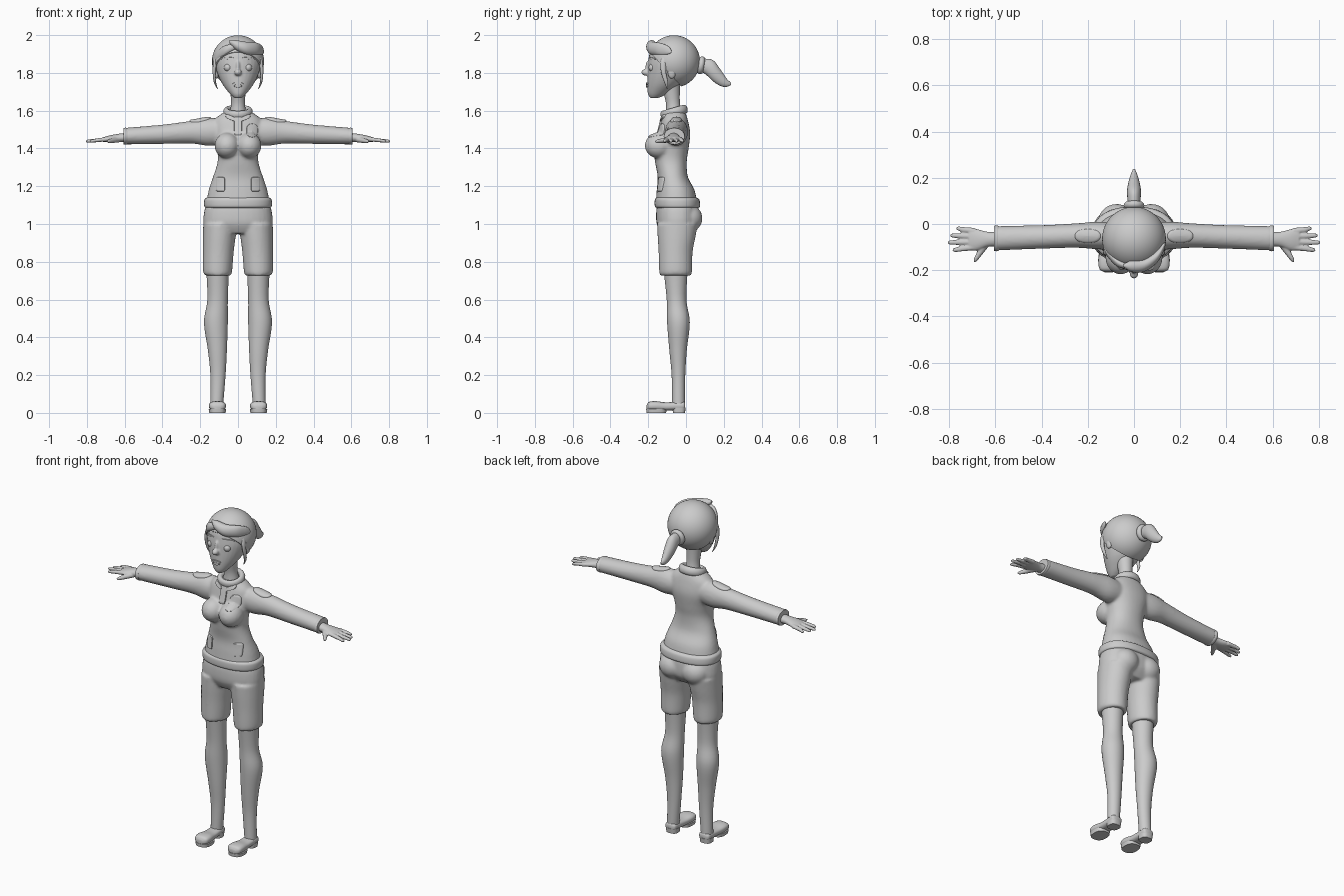
import bpy, bmesh, math
from mathutils import Vector, Matrix
from mathutils.bvhtree import BVHTree

if "Cube" in bpy.data.objects:
    bpy.data.objects.remove(bpy.data.objects["Cube"])

GREY = bpy.data.materials.new("plain_grey")
GREY.use_nodes = True
GREY.diffuse_color = (0.6, 0.6, 0.6, 1)
GREY.node_tree.nodes["Principled BSDF"].inputs["Base Color"].default_value = (0.6, 0.6, 0.6, 1)


def finish(name, bm):
    """Turn a bmesh into a smooth shaded object."""
    bmesh.ops.recalc_face_normals(bm, faces=bm.faces)
    mesh = bpy.data.meshes.new(name)
    bm.to_mesh(mesh)
    bm.free()
    obj = bpy.data.objects.new(name, mesh)
    bpy.context.collection.objects.link(obj)
    mesh.materials.append(GREY)
    shade(mesh)
    return obj


def shade(mesh):
    mesh.shade_smooth()
    mesh.set_sharp_from_angle(angle=math.radians(50))


def bake(obj):
    """Replace the mesh by its modified result."""
    graph = bpy.context.evaluated_depsgraph_get()
    mesh = bpy.data.meshes.new_from_object(obj.evaluated_get(graph))
    obj.modifiers.clear()
    obj.data = mesh
    shade(mesh)
    return obj


def mirror(obj):
    obj.modifiers.new("mirror", "MIRROR").use_mirror_merge = False
    return bake(obj)


def blend(name, parts, voxel, rounds):
    """Fuse parts into one soft skin."""
    bm = bmesh.new()
    for part in parts:
        bm.from_mesh(part.data)
        bpy.data.objects.remove(part)
    obj = finish(name, bm)
    mod = obj.modifiers.new("skin", "REMESH")
    mod.mode, mod.voxel_size, mod.use_smooth_shade = "VOXEL", voxel, True
    mod = obj.modifiers.new("soften", "SMOOTH")
    mod.factor, mod.iterations = 0.5, rounds
    return bake(obj)


def circle(r, ru, rv, power, sides=32):
    """Points of a rounded outline, scaled by r."""
    for k in range(sides):
        c, s = math.cos(math.tau * k / sides), math.sin(math.tau * k / sides)
        yield (r * ru * math.copysign(abs(c) ** (2 / power), c),
               r * rv * math.copysign(abs(s) ** (2 / power), s))


def bridge(bm, loops):
    for low, high in zip(loops, loops[1:]):
        for k in range(len(low)):
            n = (k + 1) % len(low)
            bm.faces.new((low[k], low[n], high[n], high[k]))


def loft(name, rings, axis="Z", power=2.0, sides=32, steps=5):
    """Skin through rings of (position, centre, centre, radius, radius) along an axis."""
    rows = []
    for i in range(len(rings) - 1):
        p = [Vector(rings[min(max(i + k, 0), len(rings) - 1)]) for k in (-1, 0, 1, 2)]
        for s in range(steps):
            t = s / steps
            rows.append(p[1] + t / 2 * (p[2] - p[0] + t * (2 * p[0] - 5 * p[1] + 4 * p[2] - p[3]
                        + t * (3 * (p[1] - p[2]) + p[3] - p[0]))))
    rows.append(Vector(rings[-1]))
    bm, loops = bmesh.new(), []
    for pos, a, b, ra, rb in rows:
        loop = []
        for du, dv in circle(1, ra, rb, power, sides):
            u, v = a + du, b + dv
            loop.append(bm.verts.new({"Z": (u, v, pos), "X": (pos, u, v), "Y": (u, pos, v)}[axis]))
        loops.append(loop)
    bridge(bm, loops)
    bm.faces.new(loops[0])
    bm.faces.new(loops[-1])
    return finish(name, bm)


def ball(name, centre, radii):
    bm = bmesh.new()
    bmesh.ops.create_uvsphere(bm, u_segments=32, v_segments=20, radius=1)
    bm.transform(Matrix.Translation(centre) @ Matrix.Diagonal((*radii, 1)))
    return finish(name, bm)


def ring(name, centre, radii, thick, tilt):
    """Torus around z, stretched and tilted about x."""
    bm, loops = bmesh.new(), []
    for j in range(12):
        b = math.tau * j / 12
        grow, z = thick[0] * math.cos(b), thick[1] * math.sin(b)
        loops.append([bm.verts.new((x, y, z)) for x, y in circle(1, radii[0] + grow, radii[1] + grow, 2, 40)])
    bridge(bm, loops + loops[:1])
    bm.transform(Matrix.Translation(centre) @ Matrix.Rotation(math.radians(tilt), 4, "X"))
    return finish(name, bm)


def patch(name, target, u, v, ru, rv, power=2.0, top=False, lift=0.007, slant=0.0):
    """Thin raised plate laid on a surface from the front, or from the top."""
    bm, loops = bmesh.new(), []
    bm.from_mesh(target.data)
    tree = BVHTree.FromBMesh(bm)
    bm.clear()
    ray = Vector((0, 0, -1)) if top else Vector((0, 1, 0))
    for r, h in ((0.02, lift), (0.4, lift), (0.75, lift), (0.94, lift), (1, lift / 2), (1, -lift)):
        loop = []
        for du, dv in circle(r, ru, rv, power):
            x, w = u + du, v + dv + slant * du
            start = Vector((x, w, 3)) if top else Vector((x, -3, w))
            hit = tree.ray_cast(start, ray)[0] or tree.find_nearest(start)[0]
            loop.append(bm.verts.new(hit - ray * h))
        loops.append(loop)
    bridge(bm, loops)
    bm.faces.new(loops[0])
    return finish(name, bm)


# Shirt: torso, bust and sleeves in one skin
torso = loft("torso", [(1.11, 0, -.05, .168, .11), (1.18, 0, -.055, .155, .1), (1.25, 0, -.07, .132, .08),
                       (1.33, 0, -.08, .108, .084), (1.4, 0, -.078, .112, .092), (1.48, 0, -.063, .13, .085),
                       (1.55, 0, -.06, .125, .07), (1.595, 0, -.06, .07, .055)], power=2.2)
sleeve = mirror(loft("sleeve", [(.05, -.055, 1.49, .055, .06), (.15, -.05, 1.488, .06, .074),
                                (.25, -.05, 1.486, .053, .06), (.4, -.056, 1.475, .051, .051),
                                (.6, -.062, 1.465, .053, .044)], "X"))
bust = mirror(ball("bust", (.058, -.143, 1.415), (.066, .075, .068)))
shirt = blend("shirt", [torso, sleeve, bust], .008, 6)
mirror(loft("cuff", [(.585, -.062, 1.465, .053, .042), (.595, -.062, 1.465, .056, .045),
                     (.605, -.062, 1.465, .054, .043)], "X"))
loft("waistband", [(1.085, 0, -.045, .17, .11), (1.095, 0, -.045, .179, .12), (1.128, 0, -.047, .178, .118),
                   (1.14, 0, -.05, .165, .106)], power=2.3, sides=48)

# Shirt details
ring("collar", (0, -.063, 1.592), (.062, .058), (.016, .024), 16)
mirror(patch("collar_flap", shirt, .04, 1.563, .026, .012, 3, lift=.009, slant=.4))
patch("placket", shirt, 0, 1.523, .02, .053, 6)
patch("chest_badge", shirt, .075, 1.495, .03, .036, 2.6)
mirror(patch("shoulder_patch", shirt, .2, -.052, .056, .03, 2.3, top=True))
mirror(patch("pocket", shirt, .093, 1.21, .024, .038, 6))

# Shorts
pelvis = loft("pelvis", [(.95, 0, -.05, .15, .08), (1.0, 0, -.045, .182, .11), (1.06, 0, -.045, .18, .113),
                         (1.1, 0, -.045, .17, .108)], power=2.3)
short_leg = mirror(loft("short_leg", [(.728, .106, -.055, .068, .083), (.75, .108, -.055, .077, .087),
                                      (.85, .104, -.055, .081, .09), (.93, .099, -.05, .086, .1),
                                      (1, .094, -.045, .09, .108)]))
seat = mirror(ball("seat", (.075, .01, 1.03), (.08, .077, .075)))
blend("shorts", [pelvis, short_leg, seat], .008, 5)

# Legs and shoes
mirror(loft("leg", [(.05, .112, -.04, .034, .034), (.2, .106, -.04, .04, .036), (.33, .109, -.042, .05, .046),
                    (.48, .117, -.04, .063, .06), (.6, .108, -.05, .054, .052), (.76, .108, -.055, .06, .064)]))
mirror(loft("shoe_upper", [(-.208, .109, .03, .02, .012), (-.195, .109, .036, .04, .022), (-.16, .109, .037, .045, .025),
                           (-.11, .11, .034, .039, .022), (-.06, .111, .036, .036, .022),
                           (-.015, .112, .038, .034, .022), (-.004, .112, .036, .022, .014)], "Y", 2.6))
mirror(loft("sole", [(.0, .109, -.157, .043, .052), (.02, .109, -.157, .046, .054)], power=2.6, steps=1))
mirror(loft("heel", [(.0, .112, -.037, .034, .032), (.028, .112, -.037, .036, .035)], power=2.8, steps=1))

# Hands
hand_parts = [loft("palm", [(.58, -.065, 1.458, .033, .026), (.63, -.066, 1.456, .032, .022),
                            (.68, -.068, 1.451, .046, .018), (.715, -.066, 1.447, .048, .012)], "X"),
              loft("thumb", [(-.075, .635, 1.448, .024, .016), (-.12, .663, 1.442, .016, .013),
                             (-.15, .682, 1.438, .011, .01), (-.164, .689, 1.437, .005, .005)], "Y")]
for base, tip, reach in ((-.03, -.02, .77), (-.054, -.05, .795), (-.078, -.08, .805), (-.1, -.112, .785)):
    hand_parts.append(loft("finger", [(.69, base, 1.449, .013, .012), (.74, (base + tip) / 2, 1.444, .012, .01),
                                      (reach - .01, tip, 1.439, .009, .008), (reach, tip, 1.438, .004, .004)], "X"))
mirror(blend("hand", hand_parts, .004, 2))

# Head and neck
loft("neck", [(1.56, 0, -.062, .05, .046), (1.63, 0, -.068, .037, .037), (1.69, 0, -.075, .04, .042),
              (1.76, 0, -.08, .05, .05)])
skull = loft("skull", [(1.667, 0, -.168, .02, .022), (1.69, 0, -.15, .044, .052), (1.74, 0, -.118, .082, .087),
                       (1.8, 0, -.095, .11, .109), (1.86, 0, -.078, .124, .122), (1.92, 0, -.07, .115, .115),
                       (1.97, 0, -.06, .07, .07)])
nose = [ball("nose_tip", (0, -.213, 1.803), (.019, .023, .018)),
        ball("nose_bridge", (0, -.199, 1.83), (.012, .016, .035))]
head = blend("head", [skull] + nose, .005, 4)
mirror(ball("eye", (.053, -.177, 1.828), (.021, .021, .021)))
mirror(patch("eyebrow", head, .058, 1.877, .034, .005, lift=.005, slant=-.1))
patch("upper_lip", head, 0, 1.743, .028, .007, lift=.007)
patch("lower_lip", head, 0, 1.731, .021, .008, lift=.008)
mirror(ball("ear", (.113, -.075, 1.805), (.014, .022, .035)))

# Hair cap, cut along a sloping hairline
cap = bmesh.new()
bmesh.ops.create_uvsphere(cap, u_segments=48, v_segments=32, radius=.138)
cap.transform(Matrix.Translation((0, -.064, 1.861)))
cut = bmesh.ops.bisect_plane(cap, geom=cap.verts[:] + cap.edges[:] + cap.faces[:], clear_inner=True,
                             plane_co=(0, -.1, 1.81), plane_no=(0, .72, .66))
bmesh.ops.contextual_create(cap, geom=[e for e in cut["geom_cut"] if isinstance(e, bmesh.types.BMEdge)])
finish("hair_cap", cap)

# Fringe, side locks and ponytail
loft("fringe_left", [(-.045, -.18, 1.965, .006, .008), (-.01, -.182, 1.947, .026, .026), (.045, -.176, 1.93, .03, .034),
                     (.1, -.14, 1.926, .027, .033), (.128, -.1, 1.92, .018, .022), (.138, -.08, 1.91, .004, .004)], "X")
loft("fringe_right", [(-.134, -.09, 1.86, .01, .018), (-.115, -.125, 1.885, .016, .026),
                      (-.07, -.168, 1.918, .018, .026), (-.015, -.186, 1.94, .008, .014)], "X")
mirror(loft("side_lock", [(1.715, .108, -.098, .002, .003), (1.75, .122, -.105, .006, .01), (1.8, .126, -.118, .008, .013),
                          (1.85, .122, -.12, .01, .016), (1.89, .115, -.11, .008, .016)]))
ring("hair_tie", (0, .08, 1.84), (.03, .033), (.015, .016), 80)
loft("ponytail", [(.06, 0, 1.84, .025, .03), (.1, 0, 1.835, .028, .04), (.145, 0, 1.81, .03, .056),
                  (.185, 0, 1.772, .023, .042), (.215, 0, 1.748, .014, .022), (.238, 0, 1.742, .004, .006)], "Y")
